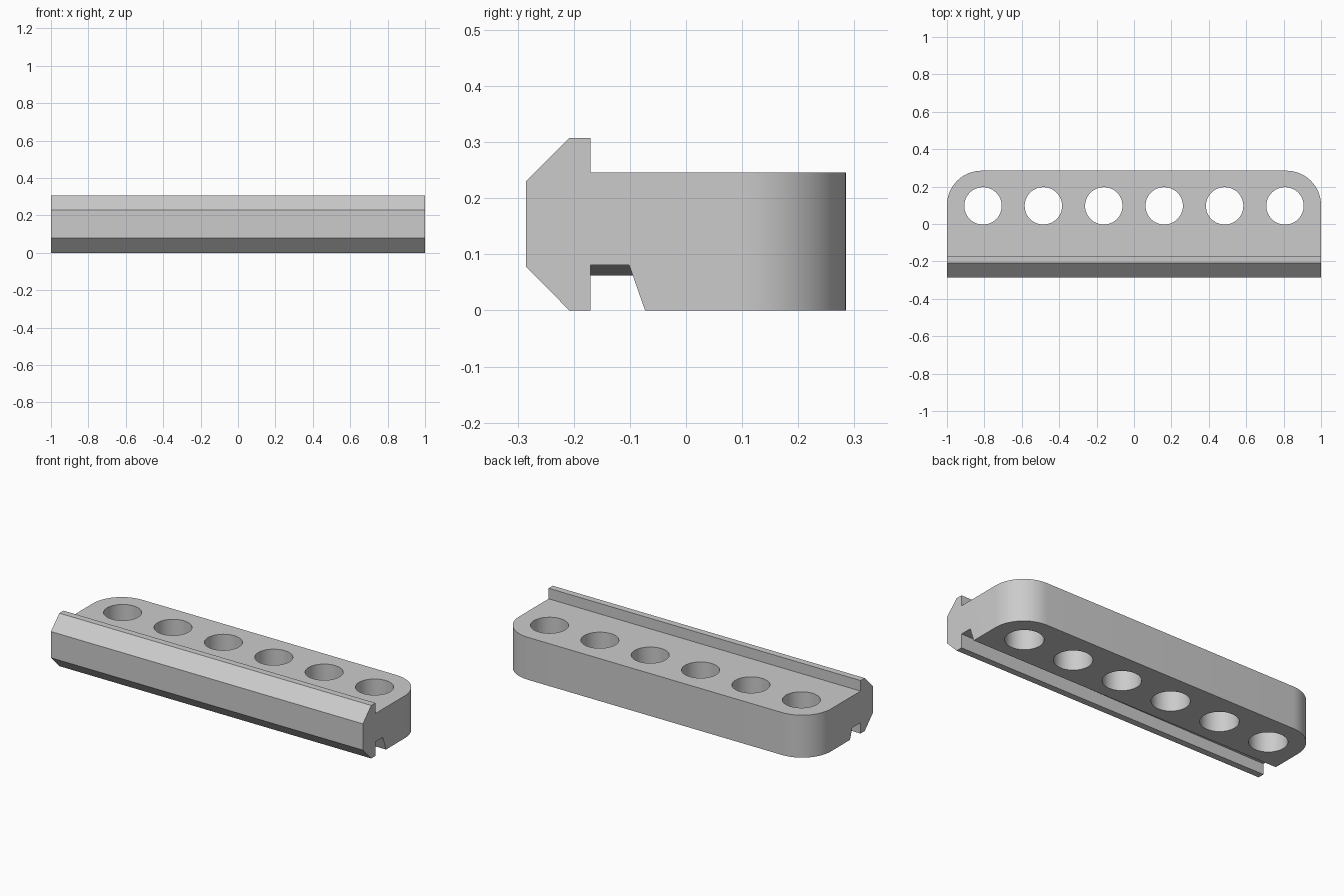
import bpy
import bmesh
import math
from mathutils import Matrix

cube = bpy.data.objects.get("Cube")
if cube:
    bpy.data.objects.remove(cube, do_unlink=True)

HALF = 1.0
BACK = 0.285
CORNER = 0.185
HOLE_R = 0.1
HOLE_Y = 0.097
PITCH = 0.323


def material(name, colour):
    mat = bpy.data.materials.new(name)
    mat.use_nodes = True
    mat.diffuse_color = colour
    mat.node_tree.nodes["Principled BSDF"].inputs["Base Color"].default_value = colour
    return mat


def to_object(bm, name):
    mesh = bpy.data.meshes.new(name)
    bm.to_mesh(mesh)
    bm.free()
    obj = bpy.data.objects.new(name, mesh)
    bpy.context.collection.objects.link(obj)
    return obj


def profile(groove_z):
    """Side outline (y, z); the sloped groove wall follows one line."""
    wall_y = -0.073 - 0.35 * groove_z
    return [(-0.285, 0.078), (-0.208, 0), (-0.17, 0), (-0.17, groove_z),
            (wall_y, groove_z), (-0.073, 0), (BACK, 0), (BACK, 0.246),
            (-0.17, 0.246), (-0.17, 0.307), (-0.208, 0.307), (-0.285, 0.23)]


# Bar: side outline lofted from end to end, groove roof slightly tapered
bm = bmesh.new()
rings = [[bm.verts.new((x, y, z)) for y, z in profile(g)]
         for x, g in ((-HALF, 0.0625), (HALF, 0.081))]
n = len(rings[0])
for ring in rings:
    bm.faces.new(ring)
for i in range(n):
    j = (i + 1) % n
    bm.faces.new((rings[0][i], rings[0][j], rings[1][j], rings[1][i]))
bmesh.ops.recalc_face_normals(bm, faces=bm.faces)

# Rounded rear corners
corners = [e for e in bm.edges
           if all(v.co.y > BACK - 0.001 for v in e.verts)
           and abs(e.verts[0].co.x - e.verts[1].co.x) < 0.001]
bmesh.ops.bevel(bm, geom=corners, offset=CORNER, offset_type='OFFSET',
                segments=16, profile=0.5, affect='EDGES')
bar = to_object(bm, "slotted_bar")
bar.data.materials.append(material("grey", (0.6, 0.6, 0.6, 1)))

# Row of six through holes
bm = bmesh.new()
for i in range(6):
    bmesh.ops.create_cone(bm, cap_ends=True, segments=48, radius1=HOLE_R,
                          radius2=HOLE_R, depth=1,
                          matrix=Matrix.Translation(((i - 2.5) * PITCH, HOLE_Y, 0)))
cutter = to_object(bm, "hole_cutter")
cutter.hide_render = True

cut = bar.modifiers.new("holes", 'BOOLEAN')
cut.operation = 'DIFFERENCE'
cut.solver = 'EXACT'
cut.object = cutter

bpy.ops.object.select_all(action='DESELECT')
bar.select_set(True)
bpy.context.view_layer.objects.active = bar
bpy.ops.object.modifier_apply(modifier=cut.name)
bpy.data.objects.remove(cutter, do_unlink=True)
bpy.ops.object.shade_smooth_by_angle(angle=math.radians(30))
